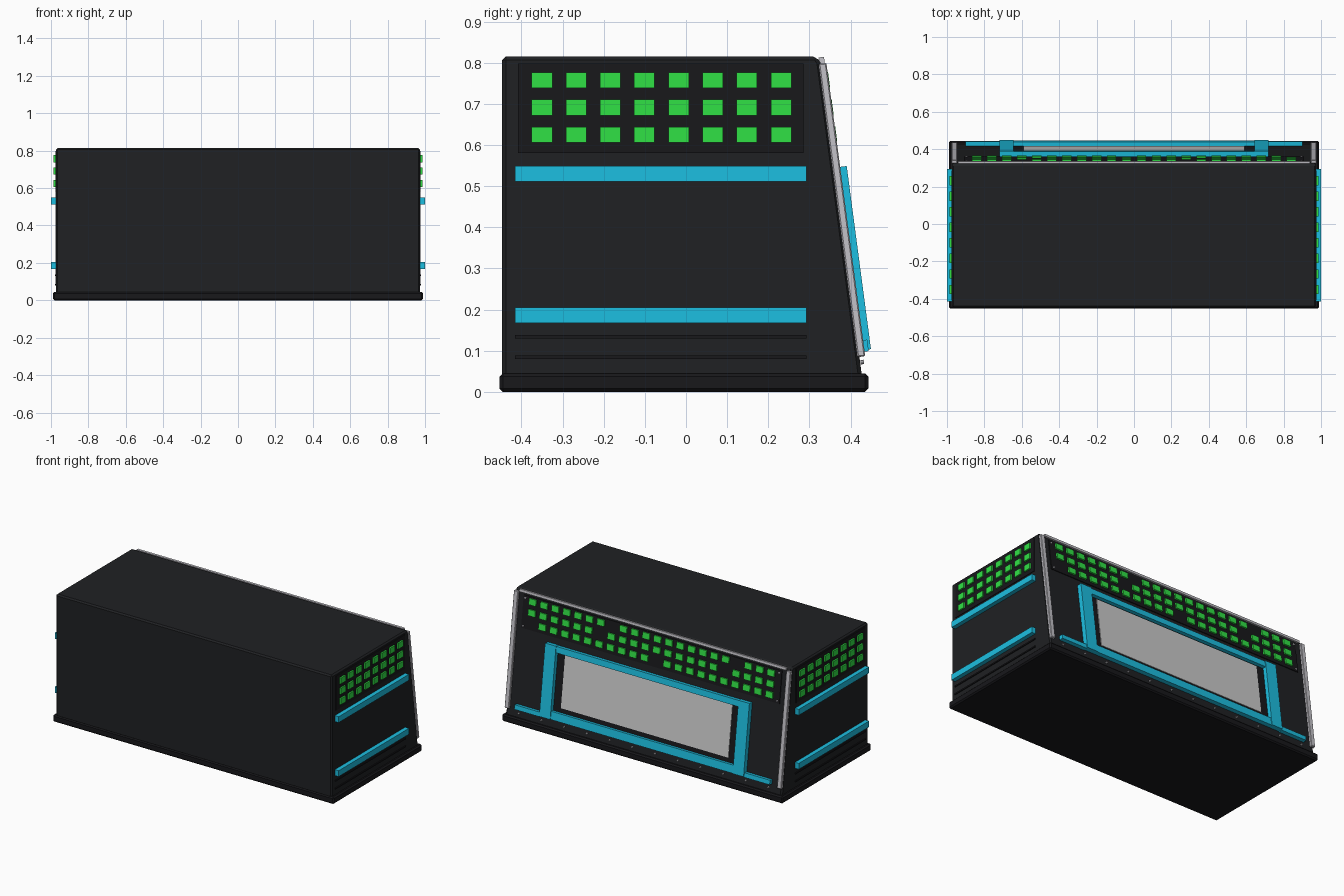
import bpy, bmesh, math
from mathutils import Matrix, Vector

if "Cube" in bpy.data.objects:
    bpy.data.objects.remove(bpy.data.objects["Cube"])

def material(name, rgb):
    m = bpy.data.materials.new(name)
    m.diffuse_color = (*rgb, 1)
    m.use_nodes = True
    m.node_tree.nodes["Principled BSDF"].inputs["Base Color"].default_value = m.diffuse_color
    return m

BLACK = material("black_shell", (0.014, 0.015, 0.017))
DARK = material("dark_trim", (0.009, 0.009, 0.011))
GREEN = material("green_light", (0.03, 0.75, 0.06))
CYAN = material("cyan_trim", (0.012, 0.52, 0.75))
SILVER = material("silver_trim", (0.55, 0.54, 0.58))

# Sloped rear face: passes through (y .427, z .045) and (y .327, z .80)
K = (0.427 - 0.327) / (0.80 - 0.045)
TILT = math.atan(K)
NORMAL = Vector((0, math.cos(TILT), math.sin(TILT)))

def slope(x, z, d):
    return Vector((x, 0.427 - K * (z - 0.045), z)) + NORMAL * d

def flat(x, y, z):
    return Vector((x, y, z))

def finish(name, bm, mat=None, bevel=0):
    bmesh.ops.recalc_face_normals(bm, faces=bm.faces)
    me = bpy.data.meshes.new(name)
    bm.to_mesh(me)
    bm.free()
    ob = bpy.data.objects.new(name, me)
    bpy.context.collection.objects.link(ob)
    if mat:
        me.materials.append(mat)
    if bevel:
        b = ob.modifiers.new("edge_bevel", "BEVEL")
        b.width = bevel
        b.segments = 1
    return ob

def add_box(bm, a, b, c, place):
    """Box spanning the ranges a, b, c, mapped through a placing function."""
    v = [bm.verts.new(place(i, j, k)) for i in a for j in b for k in c]
    for f in ((0, 1, 3, 2), (4, 6, 7, 5), (0, 4, 5, 1), (2, 3, 7, 6), (0, 2, 6, 4), (1, 5, 7, 3)):
        bm.faces.new([v[i] for i in f])

def boxes(name, ranges, place, mat=None, bevel=0):
    bm = bmesh.new()
    for r in ranges:
        add_box(bm, *r, place)
    return finish(name, bm, mat, bevel)

def span(c, w):
    return (c - w / 2, c + w / 2)

# Base plinth and wedge-shaped shell
boxes("base", [((-0.99, 0.99), (-0.453, 0.443), (0, 0.045))], flat, DARK, 0.008)
profile = [(-0.447, 0.035), (0.428, 0.035), (0.327, 0.80), (0.318, 0.815), (-0.447, 0.815)]
bm = bmesh.new()
ends = [[bm.verts.new((x, y, z)) for y, z in profile] for x in (-0.973, 0.973)]
bm.faces.new(ends[0])
bm.faces.new(ends[1])
for i in range(len(profile)):
    j = (i + 1) % len(profile)
    bm.faces.new((ends[0][i], ends[0][j], ends[1][j], ends[1][i]))
finish("shell", bm, BLACK, 0.009)

ROWS = (0.757, 0.691, 0.625)

# Side parts: light panel, lights, cyan rails, lower ribs
for s, side in ((1, "right"), (-1, "left")):
    def out(x, y, z, s=s):
        return Vector((s * x, y, z))
    boxes(side + "_light_panel", [((0.965, 0.977), (-0.408, 0.285), (0.58, 0.798))], out, DARK)
    boxes(side + "_lights",
          [((0.97, 0.987), span(-0.35 + 0.083 * i, 0.05), span(z, 0.038))
           for z in ROWS for i in range(8)], out, GREEN)
    boxes(side + "_rails",
          [((0.965, 1.0), (-0.415, 0.293), span(z, 0.038)) for z in (0.53, 0.186)], out, CYAN)
    boxes(side + "_ribs",
          [((0.965, 0.979), (-0.415, 0.293), span(z, 0.008)) for z in (0.134, 0.084)], out, DARK)
    boxes(side + "_corner_post",
          [((s * 0.945, s * 0.975), (0.085, 0.798), (-0.005, 0.014))], slope, SILVER, 0.003)

# Rear light panel with a few unlit positions in each row
boxes("rear_light_panel", [((-0.91, 0.91), (0.585, 0.785), (-0.005, 0.005))], slope, DARK)
unlit = ((7, 18), (6, 17), (0, 11))
boxes("rear_lights",
      [(span(0.84 - 0.08 * i, 0.05), span(z, 0.038), (0, 0.015))
       for z, gaps in zip(ROWS, unlit) for i in range(22) if i not in gaps], slope, GREEN)

# Silver strip along the top rear edge
boxes("top_edge_strip", [((-0.94, 0.94), (0.797, 0.813), (-0.003, 0.010))], slope, SILVER)

# Cyan window frame and lower bar
boxes("window_frame_posts",
      [((s * 0.643, s * 0.72), (0.10, 0.545), (-0.003, 0.030)) for s in (1, -1)], slope, CYAN)
boxes("window_frame_rails",
      [((-0.643, 0.643), (0.505, 0.543), (-0.003, 0.026)),
       ((-0.643, 0.643), (0.10, 0.15), (-0.003, 0.026))], slope, CYAN)
boxes("lower_bar",
      [((s * 0.72, s * 0.9), (0.096, 0.124), (-0.003, 0.024)) for s in (1, -1)], slope, CYAN)

# Window: dark surround and grey pane
boxes("window_surround", [((-0.643, 0.643), (0.15, 0.505), (-0.003, 0.004))], slope, DARK)
boxes("window_pane", [((-0.59, 0.59), (0.178, 0.498), (0, 0.008))], slope)

# Small screws at the panel corners and along the lower edge
bm = bmesh.new()
spots = [(s * 0.895, z) for s in (1, -1) for z in (0.60, 0.77)]
spots += [(-0.88 + 0.16 * i, 0.072) for i in range(12)]
for x, z in spots:
    m = Matrix.Translation(slope(x, z, 0.005)) @ NORMAL.to_track_quat("Z", "Y").to_matrix().to_4x4()
    bmesh.ops.create_cone(bm, cap_ends=True, segments=8, radius1=0.006, radius2=0.005,
                          depth=0.008, matrix=m)
finish("screws", bm, SILVER)
